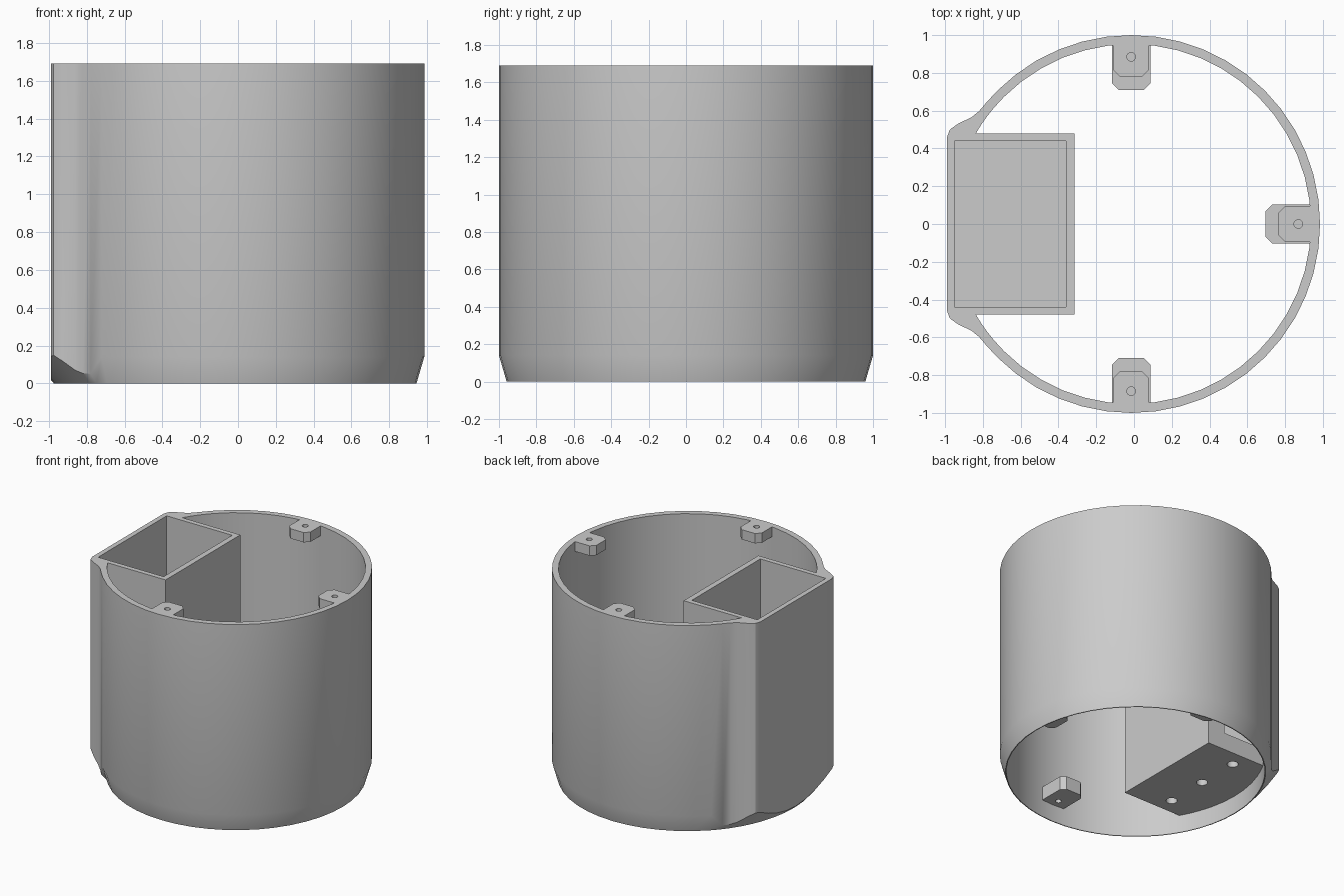
import bpy, bmesh, math
from mathutils import Vector, Matrix

if "Cube" in bpy.data.objects:
    bpy.data.objects.remove(bpy.data.objects["Cube"], do_unlink=True)

HEIGHT, CX = 1.69, -0.015
R_OUT, R_IN, R_BASE = 1.0, 0.952, 0.959
CHAMFER, FLOOR = 0.14, 0.145

grey = bpy.data.materials.new("plain grey")
grey.use_nodes = True
grey.diffuse_color = (0.6, 0.6, 0.6, 1)
grey.node_tree.nodes["Principled BSDF"].inputs["Base Color"].default_value = (0.6, 0.6, 0.6, 1)


def finish(name, bm):
    bmesh.ops.recalc_face_normals(bm, faces=bm.faces)
    mesh = bpy.data.meshes.new(name)
    bm.to_mesh(mesh)
    bm.free()
    mesh.materials.append(grey)
    obj = bpy.data.objects.new(name, mesh)
    bpy.context.collection.objects.link(obj)
    return obj


def box(name, lo, hi):
    lo, hi = Vector(lo), Vector(hi)
    bm = bmesh.new()
    bmesh.ops.create_cube(bm, size=1)
    for v in bm.verts:
        v.co = (lo + hi) / 2 + v.co * (hi - lo)
    return finish(name, bm)


def rod(name, x, y, z, radius, depth):
    bm = bmesh.new()
    bmesh.ops.create_cone(bm, cap_ends=True, segments=16, radius1=radius, radius2=radius,
                          depth=depth, matrix=Matrix.Translation((x, y, z)))
    return finish(name, bm)


def combine(obj, tool, operation):
    mod = obj.modifiers.new(operation.lower(), "BOOLEAN")
    mod.operation, mod.object, mod.solver = operation, tool, "EXACT"
    bpy.context.view_layer.objects.active = obj
    bpy.ops.object.modifier_apply(modifier=mod.name)
    bpy.data.objects.remove(tool, do_unlink=True)


def smooth(obj):
    bpy.ops.object.select_all(action="DESELECT")
    obj.select_set(True)
    bpy.context.view_layer.objects.active = obj
    bpy.ops.object.shade_smooth_by_angle(angle=math.radians(30))


# Outer outline: round wall, flared shoulder, flat side (half, then mirrored)
half = []
for i in range(19):
    a = math.radians(7.5 * i)
    half.append((R_OUT * math.cos(a), R_OUT * math.sin(a), CHAMFER))
shoulder = [(-0.78, 0.645), (-0.82, 0.598), (-0.86, 0.565), (-0.93, 0.532), (-0.975, 0.5),
            (-0.99, 0.46), (-0.99, 0.36), (-0.99, 0.24), (-0.99, 0.12), (-0.99, 0)]
for x, y in shoulder:
    reach = math.hypot(x - CX, y)
    half.append((x - CX, y, 1.2 * (reach - R_BASE)))
outline = half + [(x, -y, h) for x, y, h in half[-2:0:-1]]

# Wall: loft through inner foot, outer foot, chamfer top, outer rim, inner rim
bm = bmesh.new()
columns = []
for x, y, h in outline:
    d = Vector((x, y, 0)).normalized()
    c = Vector((CX, 0, 0))
    up = Vector((0, 0, HEIGHT))
    p = Vector((x, y, 0))
    points = [c + d * R_IN, c + d * R_BASE, c + p + Vector((0, 0, h)), c + p + up, c + d * R_IN + up]
    columns.append([bm.verts.new(q) for q in points])
for i, col in enumerate(columns):
    nxt = columns[(i + 1) % len(columns)]
    for k in range(5):
        m = (k + 1) % 5
        bm.faces.new((col[k], nxt[k], nxt[m], col[m]))
body = finish("round_housing", bm)

# Side pocket: block, hollow, side window and blind holes underneath
combine(body, box("pocket_block", (-0.98, -0.48, FLOOR), (-0.315, 0.48, HEIGHT)), "UNION")
combine(body, box("pocket_hollow", (-0.95, -0.44, 0.28), (-0.36, 0.44, 2)), "DIFFERENCE")
combine(body, box("side_window", (-0.8, 0.4, 0.285), (-0.47, 0.52, 0.6)), "DIFFERENCE")
for y in (-0.35, 0, 0.35):
    combine(body, rod("floor_hole", -0.655, y, FLOOR, 0.042, 0.2), "DIFFERENCE")
smooth(body)


# Screw lugs: chamfered tabs reaching inward from the wall
def lug(name, angle, inner, width, z0, z1, hole_z):
    w, c = width / 2, 0.036
    shape = [(0.965, -w), (0.965, w), (inner + c, w), (inner, w - c), (inner, c - w), (inner + c, -w)]
    bm = bmesh.new()
    base = bm.faces.new([bm.verts.new((x, y, z0)) for x, y in shape])
    grown = bmesh.ops.extrude_face_region(bm, geom=[base])["geom"]
    bmesh.ops.translate(bm, vec=(0, 0, z1 - z0),
                        verts=[g for g in grown if isinstance(g, bmesh.types.BMVert)])
    obj = finish(name, bm)
    combine(obj, rod("screw_hole", 0.885, 0, hole_z, 0.023, 0.11), "DIFFERENCE")
    obj.data.transform(Matrix.Translation((CX, 0, 0)) @ Matrix.Rotation(angle, 4, "Z"))
    smooth(obj)


for side, degrees in (("left", 0), ("back", 90), ("front", -90)):
    a = math.radians(degrees)
    lug(side + "_top_lug", a, 0.78, 0.19, HEIGHT - 0.08, HEIGHT, HEIGHT)
    lug(side + "_bottom_lug", a, 0.71, 0.205, CHAMFER, CHAMFER + 0.11, CHAMFER)
